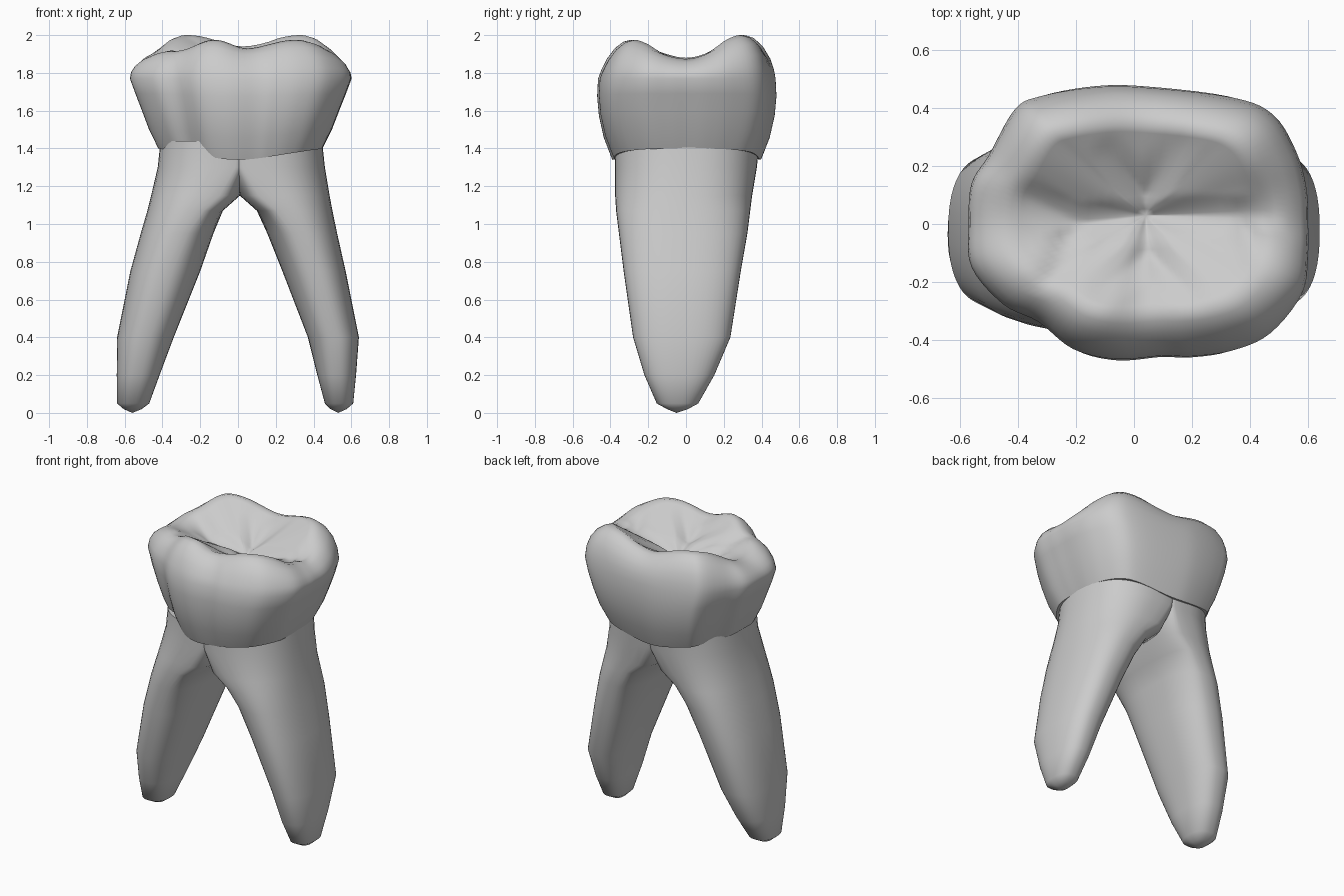
import bpy, bmesh, math
from mathutils import Vector

if "Cube" in bpy.data.objects:
    bpy.data.objects.remove(bpy.data.objects["Cube"])

N = 96


def loft(name, rings, start, end, angle):
    """Skin closed rings and close both ends with a fan to a point."""
    bm = bmesh.new()
    loops = [[bm.verts.new(p) for p in r] for r in rings]
    for a, b in zip(loops, loops[1:]):
        n = len(a)
        for i in range(n):
            j = (i + 1) % n
            bm.faces.new((a[i], a[j], b[j], b[i]))
    for loop, tip in ((loops[0], start), (loops[-1], end)):
        v = bm.verts.new(tip)
        for i in range(len(loop)):
            bm.faces.new((loop[i], loop[(i + 1) % len(loop)], v))
    bmesh.ops.recalc_face_normals(bm, faces=bm.faces)
    me = bpy.data.meshes.new(name)
    bm.to_mesh(me)
    bm.free()
    ob = bpy.data.objects.new(name, me)
    bpy.context.collection.objects.link(ob)
    bpy.ops.object.select_all(action='DESELECT')
    ob.select_set(True)
    bpy.context.view_layer.objects.active = ob
    bpy.ops.object.shade_smooth_by_angle(angle=math.radians(angle))
    return ob


# Crown outline seen from above, counter-clockwise from the right
outline = [(.6, 0), (.595, .12), (.56, .25), (.48, .38), (.34, .44), (.03, .475),
           (-.14, .475), (-.32, .445), (-.41, .40), (-.5, .24), (-.56, .14), (-.57, 0),
           (-.56, -.15), (-.45, -.28), (-.33, -.34), (-.21, -.435), (-.06, -.47),
           (.1, -.458), (.2, -.46), (.34, -.44), (.47, -.38), (.58, -.24), (.6, -.1)]
# Height of the cusp crest by angle in degrees
crest = [(0, 1.88), (42, 2.0), (85, 1.94), (130, 2.0), (180, 1.88), (212, 1.92),
         (250, 1.975), (278, 1.93), (315, 1.975), (360, 1.88)]
# Fissures on the chewing surface
fissures = [(-.2, 0, .04, .03), (.04, .03, .46, .03), (.04, .03, .04, .1), (.04, .1, -.08, .24),
            (.04, .1, .15, .28), (.04, .03, .05, -.1), (.05, -.1, -.1, -.21),
            (.05, -.1, .19, -.23), (-.2, 0, -.35, .09), (-.2, 0, -.29, -.2),
            (.37, .03, .43, -.12), (.45, .03, .46, .16)]


def crest_z(deg):
    for (a, za), (b, zb) in zip(crest, crest[1:]):
        if a <= deg <= b:
            t = (1 - math.cos(math.pi * (deg - a) / (b - a))) / 2
            return za + (zb - za) * t


def groove(x, y):
    p, best = Vector((x, y)), 0
    for ax, ay, bx, by in fissures:
        a, d = Vector((ax, ay)), Vector((bx - ax, by - ay))
        t = max(0, min(1, (p - a).dot(d) / d.length_squared))
        best = max(best, (1 - .6 * t) * max(0, 1 - (p - a - d * t).length / .07))
    return .03 * best


def smooth_outline():
    pts, n, m = [], len(outline), N // len(outline) + 1
    P = [Vector(p) for p in outline]
    for i in range(n):
        a, b, c, d = (P[(i + k) % n] for k in (-1, 0, 1, 2))
        for k in range(m):
            t = k / m
            pts.append(.5 * (2 * b + (c - a) * t + (2 * a - 5 * b + 4 * c - d) * t * t
                             + (3 * b - a - 3 * c + d) * t ** 3))
    return pts


base = smooth_outline()
info = []
for p in base:
    deg = math.degrees(math.atan2(p.y, p.x)) % 360
    info.append((p, crest_z(deg), abs(p.y) / p.length))

# Crown: outer wall, rounded shoulder, then the sunken chewing surface
rings = []
for z, sx, sy in [(1.40, .74, .83), (1.5, .825, .925), (1.6, .89, .98), (1.69, .95, 1.0), (1.77, 1, .99)]:
    dip = .06 * (1.77 - z) / .37
    rings.append([(p.x * sx + .006 * (1 - sx), p.y * sy, z - dip * s ** 3) for p, c, s in info])
for f, sx, sy in [(.28, .99, .97), (.55, .955, .935), (.8, .89, .87), (.95, .81, .79)]:
    rings.append([(p.x * sx, p.y * sy * (1 if p.y > 0 else 1 - .08 * f), 1.77 + (c - 1.77) * f)
                  for p, c, s in info])
cx, cy, cz = .04, .03, 1.80
for k in range(14):
    s = 1 - k / 14
    ring = []
    for p, c, _ in info:
        x = cx + (p.x * .74 - cx) * s
        y = cy + (p.y * (.71 if p.y > 0 else .65) - cy) * s
        ring.append((x, y, cz + (c - cz) * s ** 1.1 - groove(x, y)))
    rings.append(ring)
loft("crown", rings, (0, 0, 1.42), (cx, cy, cz - .03), 60)


def root(name, levels, tip):
    """Each level: z, outer x, widest x, inner x, front y, back y, inner squareness."""
    rings = []
    for z, xo, xc, xi, y0, y1, n in levels:
        ring = []
        for i in range(48):
            a = 2 * math.pi * i / 48
            c, s = math.cos(a), math.sin(a)
            e = 2 / (2.4 if c > 0 else n)
            x = xc + (xo - xc) * c ** e if c > 0 else xc + (xi - xc) * (-c) ** e
            y = (y0 + y1) / 2 + (y1 - y0) / 2 * math.copysign(abs(s) ** e, s)
            ring.append((x, y, z))
        rings.append(ring)
    x, y, _ = levels[0][1], 0, 0
    loft(name, rings, (levels[0][2], 0, levels[0][0]), tip, 50)


# Two roots, merging into a shared trunk under the crown
root("left_root", [(1.44, -.41, -.05, .04, -.38, .39, 7), (1.3, -.425, -.07, .04, -.375, .375, 6),
                   (1.15, -.46, -.16, .01, -.375, .35, 4), (1.07, -.48, -.22, -.08, -.37, .34, 3),
                   (.95, -.515, -.3, -.13, -.355, .325, 2.5), (.75, -.57, -.38, -.2, -.33, .29, 2.4),
                   (.4, -.64, -.49, -.34, -.28, .235, 2.4), (.2, -.642, -.53, -.415, -.22, .15, 2.4),
                   (.05, -.64, -.56, -.47, -.155, .065, 2.4), (.02, -.605, -.56, -.51, -.1, .01, 2.4)],
     (-.56, -.05, 0))
root("right_root", [(1.44, .445, .07, -.03, -.38, .39, 7), (1.3, .46, .09, -.03, -.375, .375, 6),
                    (1.15, .485, .17, .01, -.375, .35, 4), (1.07, .5, .24, .1, -.37, .34, 3),
                    (.95, .525, .32, .155, -.355, .325, 2.5), (.75, .57, .4, .235, -.33, .29, 2.4),
                    (.4, .64, .51, .37, -.28, .235, 2.4), (.2, .625, .52, .42, -.22, .15, 2.4),
                    (.05, .61, .53, .46, -.155, .065, 2.4), (.02, .575, .53, .49, -.1, .01, 2.4)],
     (.53, -.05, 0))
